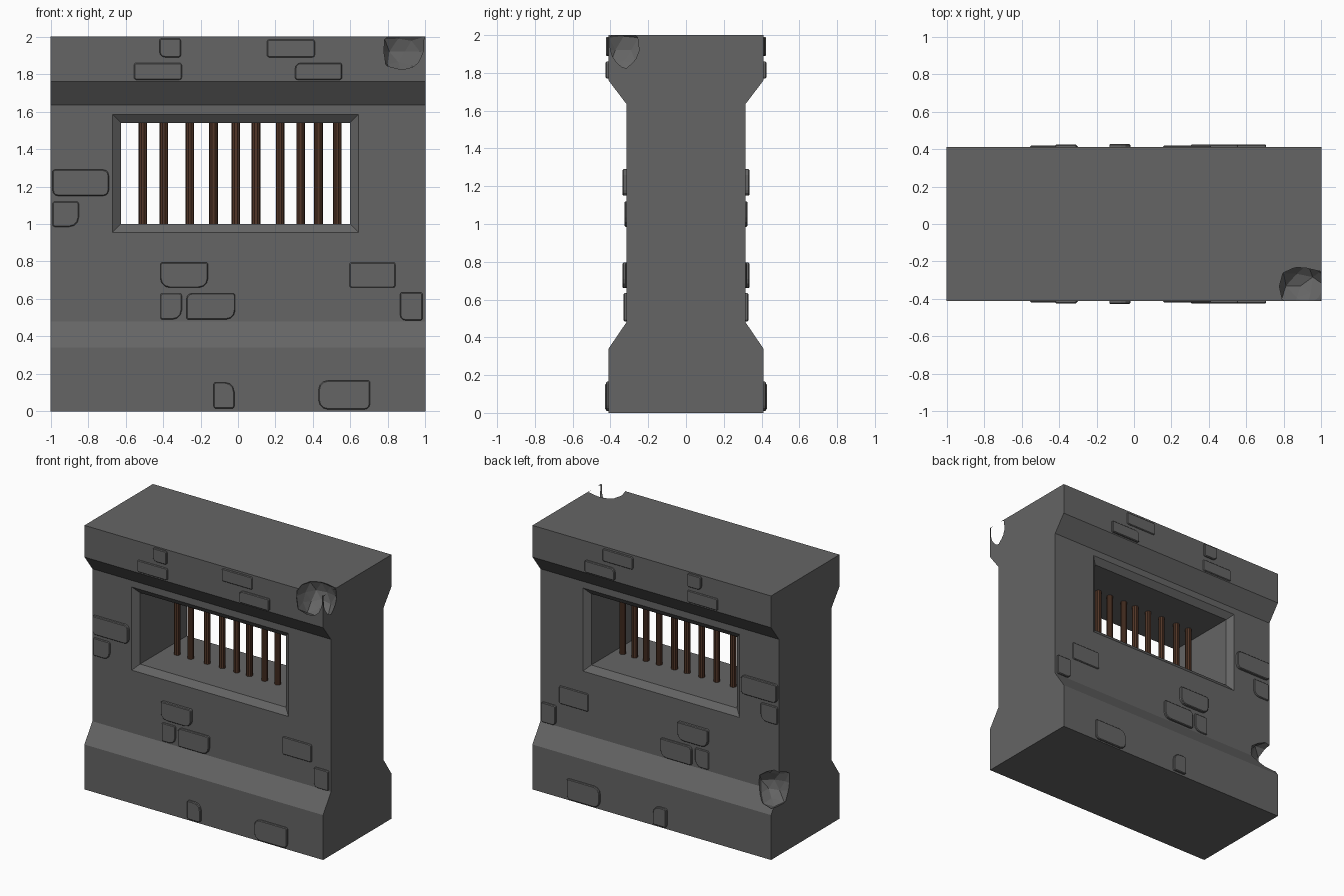
import bpy, bmesh, math, random
from mathutils import Vector

if "Cube" in bpy.data.objects:
    bpy.data.objects.remove(bpy.data.objects["Cube"])


def material(name, rgb):
    m = bpy.data.materials.new(name)
    m.diffuse_color = (*rgb, 1)
    m.use_nodes = True
    m.node_tree.nodes["Principled BSDF"].inputs["Base Color"].default_value = m.diffuse_color
    return m


stone = material("grey stone", (0.13, 0.13, 0.13))
rust = material("rusty brown", (0.085, 0.037, 0.021))


def make(name, bm, mat):
    bmesh.ops.recalc_face_normals(bm, faces=bm.faces)
    me = bpy.data.meshes.new(name)
    bm.to_mesh(me)
    bm.free()
    me.materials.append(mat)
    ob = bpy.data.objects.new(name, me)
    bpy.context.collection.objects.link(ob)
    return ob


def loft(bm, rings):
    """Capped skin through rings of equal point count."""
    vs = [[bm.verts.new(p) for p in r] for r in rings]
    n = len(vs[0])
    for a, b in zip(vs, vs[1:]):
        for i in range(n):
            j = (i + 1) % n
            bm.faces.new((a[i], a[j], b[j], b[i]))
    bm.faces.new(vs[0])
    bm.faces.new(vs[-1])


def cut(target, cutter):
    mod = target.modifiers.new("cut", 'BOOLEAN')
    mod.operation = 'DIFFERENCE'
    mod.solver = 'EXACT'
    mod.object = cutter
    bpy.context.view_layer.objects.active = target
    bpy.ops.object.modifier_apply(modifier=mod.name)
    bpy.data.objects.remove(cutter)


# Wall body: waisted profile extruded along x
half = [(0.41, 0), (0.41, 0.34), (0.315, 0.48), (0.315, 1.635), (0.41, 1.76), (0.41, 2.0)]
prof = half + [(-y, z) for y, z in reversed(half)]
bm = bmesh.new()
loft(bm, [[(x, y, z) for y, z in prof] for x in (-1, 1)])
wall = make("wall", bm, stone)

# Window opening with splayed rim on both faces
bm = bmesh.new()
rings = []
for y, o in ((-0.35, 0.09), (-0.28, 0), (0.28, 0), (0.35, 0.09)):
    x0, x1, z0, z1 = -0.625 - o, 0.598 + o, 1.0 - o, 1.54 + o
    rings.append([(x0, y, z0), (x1, y, z0), (x1, y, z1), (x0, y, z1)])
loft(bm, rings)
cut(wall, make("window_cutter", bm, stone))

# Broken corners: jagged rock shapes cut away
random.seed(4)
for centre in ((0.89, -0.33, 1.92), (-0.96, 0.31, 0.50)):
    bm = bmesh.new()
    bmesh.ops.create_icosphere(bm, subdivisions=2, radius=0.142)
    for v in bm.verts:
        v.co = v.co * random.uniform(0.86, 1.1) + Vector(centre)
    cut(wall, make("chip_cutter", bm, stone))


# Raised bricks, mirrored on the front and back
def outline(x0, x1, z0, z1, radii, inset):
    pts = []
    corners = ((x0, z1, 1, -1, 180), (x1, z1, -1, -1, 90), (x1, z0, -1, 1, 0), (x0, z0, 1, 1, -90))
    for (cx, cz, sx, sz, start), r in zip(corners, radii):
        for k in range(4):
            a = math.radians(start - 30 * k)
            q = r - inset
            pts.append((cx + sx * r + q * math.cos(a), cz + sz * r + q * math.sin(a)))
    return pts


S, M, L = 0.012, 0.03, 0.05
# x0, x1, z0, z1, protrusion, corner radii (tl, tr, br, bl)
bricks = [
    (-0.42, -0.305, 1.89, 1.99, 0.014, (S, S, S, M)),
    (-0.555, -0.30, 1.77, 1.86, 0.008, (S, S, S, S)),
    (0.155, 0.41, 1.89, 1.985, 0.008, (S, S, S, S)),
    (0.305, 0.555, 1.77, 1.86, 0.015, (M, S, S, S)),
    (-0.99, -0.69, 1.15, 1.29, 0.02, (S, M, M, M)),
    (-0.99, -0.85, 0.985, 1.12, 0.01, (S, S, L, S)),
    (-0.415, -0.16, 0.66, 0.795, 0.022, (S, S, L, L)),
    (-0.275, -0.015, 0.49, 0.63, 0.017, (M, S, L, S)),
    (-0.415, -0.30, 0.49, 0.63, 0.009, (S, S, L, S)),
    (0.595, 0.84, 0.66, 0.795, 0.008, (S, S, S, S)),
    (0.865, 0.985, 0.485, 0.635, 0.015, (S, S, S, M)),
    (-0.13, -0.02, 0.015, 0.155, 0.018, (S, L, S, S)),
    (0.43, 0.705, 0.01, 0.165, 0.014, (L, S, M, L)),
]
bm = bmesh.new()
for x0, x1, z0, z1, d, radii in bricks:
    face = 0.315 if 0.48 < z0 < 1.6 else 0.41
    for side in (-1, 1):
        loft(bm, [[(x, side * (face + y), z) for x, z in outline(x0, x1, z0, z1, radii, i)]
                  for y, i in ((-0.01, 0), (d - 0.005, 0), (d, 0.005))])
make("raised_bricks", bm, stone)

# Window bars, unevenly spaced
bm = bmesh.new()
for cx in (-0.508, -0.396, -0.257, -0.131, -0.011, 0.096, 0.225, 0.334, 0.43, 0.53):
    loft(bm, [[(cx + 0.023 * math.cos(math.pi * k / 5), 0.023 * math.sin(math.pi * k / 5), z)
               for k in range(10)] for z in (0.98, 1.56)])
make("window_bars", bm, rust)
